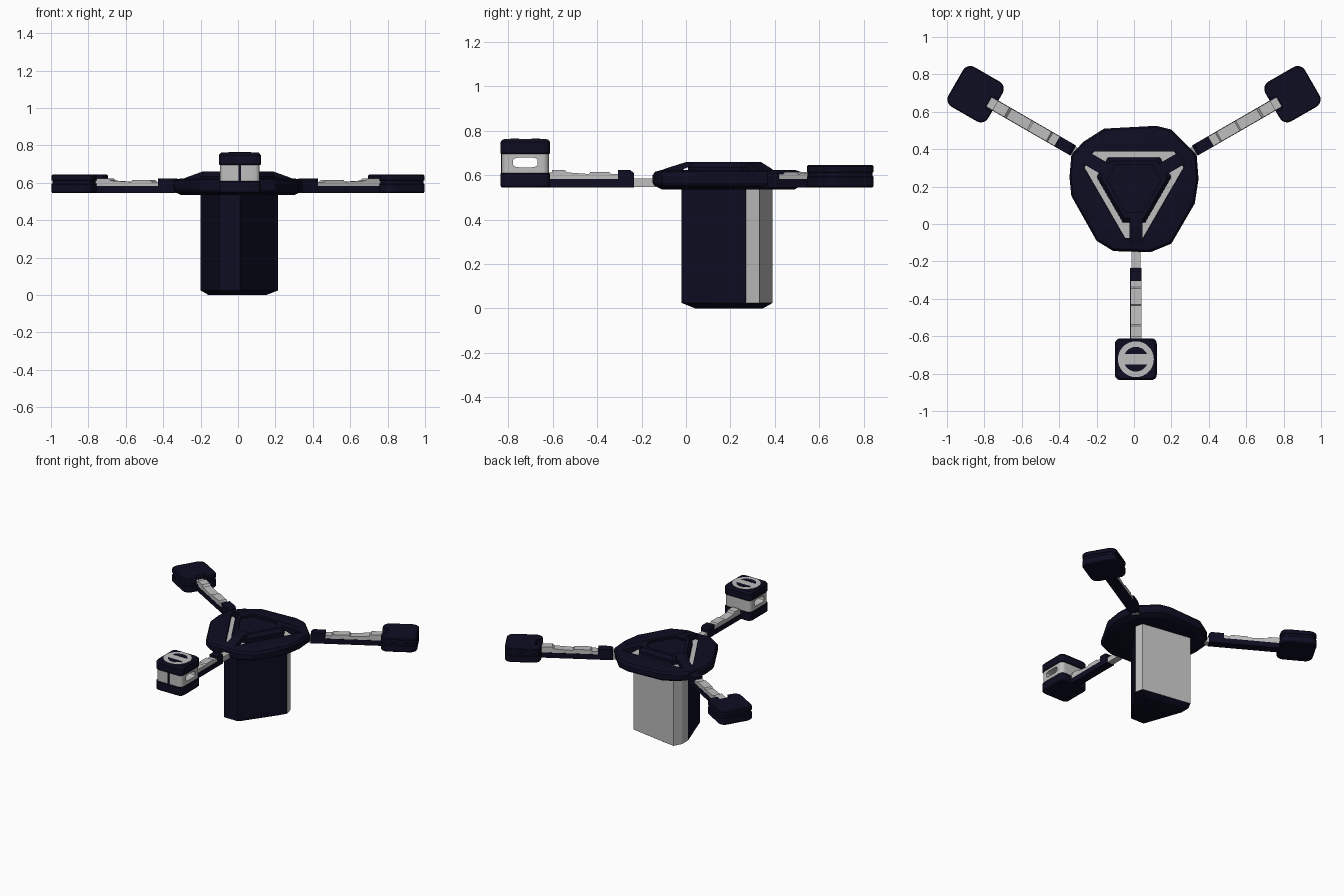
import bpy, bmesh, math
from mathutils import Matrix, Vector

if "Cube" in bpy.data.objects:
    bpy.data.objects.remove(bpy.data.objects["Cube"])

CY = 0.205          # hub centre on y


def material(name, rgb):
    m = bpy.data.materials.new(name)
    m.diffuse_color = (*rgb, 1)
    m.use_nodes = True
    m.node_tree.nodes["Principled BSDF"].inputs["Base Color"].default_value = m.diffuse_color
    return m


NAVY = material("dark navy", (0.004, 0.004, 0.016))
GREY = material("light grey", (0.52, 0.52, 0.52))


def finish(name, bm, mat, matrix=None):
    bmesh.ops.recalc_face_normals(bm, faces=bm.faces)
    if matrix:
        bm.transform(matrix)
    me = bpy.data.meshes.new(name)
    bm.to_mesh(me)
    bm.free()
    ob = bpy.data.objects.new(name, me)
    bpy.context.collection.objects.link(ob)
    me.materials.append(mat)
    return ob


def loft(name, pts, layers, mat, matrix=None):
    """Stack scaled copies of an outline; layers are (z, scale)."""
    bm = bmesh.new()
    n = len(pts)
    c = sum((Vector(p) for p in pts), Vector((0, 0))) / n
    rings = [[bm.verts.new((*(c + (Vector(p) - c) * s), z)) for p in pts] for z, s in layers]
    for a, b in zip(rings, rings[1:]):
        for i in range(n):
            bm.faces.new((a[i], a[(i + 1) % n], b[(i + 1) % n], b[i]))
    bm.faces.new(rings[0])
    bm.faces.new(rings[-1])
    return finish(name, bm, mat, matrix)


def rail(name, profile, half, mat, matrix):
    """Extrude a side profile (distance, height) across the arm."""
    bm = bmesh.new()
    a, b = [[bm.verts.new((r, s * half, z)) for r, z in profile] for s in (-1, 1)]
    n = len(a)
    for i in range(n):
        bm.faces.new((a[i], a[(i + 1) % n], b[(i + 1) % n], b[i]))
    bm.faces.new(a)
    bm.faces.new(b)
    return finish(name, bm, mat, matrix)


def block(r0, r1, z0, z1):
    return [(r0, z0), (r1, z0), (r1, z1), (r0, z1)]


def rounded(h, r, steps=5):
    pts = []
    for q, (sx, sy) in enumerate(((1, 1), (-1, 1), (-1, -1), (1, -1))):
        for i in range(steps + 1):
            a = math.radians(90 * (q + i / steps))
            pts.append((sx * (h - r) + r * math.cos(a), sy * (h - r) + r * math.sin(a)))
    return pts


def tri_hex(radius, spread):
    """Triangle with clipped corners that point along the arms."""
    return [(radius * math.cos(math.radians(a + s)), CY + radius * math.sin(math.radians(a + s)))
            for a in (30, 150, 270) for s in (-spread, spread)]


def cut(ob, cutter):
    mod = ob.modifiers.new("cut", 'BOOLEAN')
    mod.operation = 'DIFFERENCE'
    mod.object = cutter
    bpy.context.view_layer.objects.active = ob
    bpy.ops.object.modifier_apply(modifier=mod.name)
    bpy.data.objects.remove(cutter)


# Hanging body, with a grey back panel
body_pts = [(0.215, 0.27), (0.20, 0.33), (-0.17, 0.39), (-0.20, 0.33),
            (-0.20, 0.26), (-0.10, -0.02), (0.01, -0.02)]
body = loft("body", body_pts, [(0, 0.74), (0.025, 1), (0.55, 1)], NAVY)
body.data.materials.append(GREY)
for f in body.data.polygons:
    if abs(f.normal.z) < 0.1 and f.center.y > 0.29:
        f.material_index = 1

# Hub shell with recessed top
hub_pts = [(-0.16, 0.51), (-0.27, 0.44), (-0.335, 0.37), (-0.345, 0.25), (-0.335, 0.15),
           (-0.20, -0.09), (-0.11, -0.145), (0.09, -0.15), (0.20, -0.105), (0.325, 0.11),
           (0.345, 0.24), (0.335, 0.37), (0.20, 0.505), (0.12, 0.525)]
hub = loft("hub", hub_pts, [(0.535, 0.88), (0.552, 0.98), (0.565, 1), (0.60, 1),
                            (0.615, 0.97), (0.622, 0.90)], NAVY)
cut(hub, loft("recess_cutter", tri_hex(0.285, 10), [(0.595, 1), (0.7, 1)], NAVY))
loft("recess_floor", tri_hex(0.283, 10), [(0.59, 1), (0.604, 1)], GREY)

# Raised centre cap with a shallow dish
cap = loft("centre_cap", tri_hex(0.205, 17), [(0.60, 1), (0.635, 1), (0.66, 0.88)], NAVY)
cut(cap, loft("dish_cutter", tri_hex(0.15, 17), [(0.645, 1), (0.7, 1)], NAVY))

# Arms: angle, x offset, joint start, block start, block end, arm end, pod distance
ARMS = [("front", 270, 0.01, 0.34, 0.44, 0.51, 0.84, 0.928),
        ("right", 30, 0, 0.31, 0.375, 0.475, 0.90, 0.978),
        ("left", 150, 0, 0.31, 0.375, 0.475, 0.90, 0.978)]
for side, ang, ox, j, d0, d1, end, pod in ARMS:
    M = Matrix.Translation((ox, CY, 0)) @ Matrix.Rotation(math.radians(ang), 4, 'Z')
    P = M @ Matrix.Translation((pod, 0, 0))
    # arched strut from cap to hub rim
    rail(side + "_strut", [(0.14, 0.63), (0.14, 0.66), (0.20, 0.66), (0.29, 0.632), (0.335, 0.615),
                           (0.335, 0.60), (0.26, 0.60), (0.20, 0.635)], 0.035, NAVY, M)
    rail(side + "_joint", block(j, d0 + 0.01, 0.547, 0.585), 0.024, GREY, M)
    rail(side + "_arm_base", block(d0, end, 0.545, 0.583), 0.031, NAVY, M)
    rail(side + "_arm_block", [(d0, 0.58), (d1, 0.58), (d1, 0.622), (d0 + 0.015, 0.622),
                               (d0, 0.61)], 0.031, NAVY, M)
    # stepped grey cover
    k = (end - d1) / 10
    rail(side + "_arm_cover", [(d1, 0.583), (end, 0.583), (end, 0.612), (d1 + 9 * k, 0.612),
                               (d1 + 9 * k, 0.624), (d1 + 7.3 * k, 0.624), (d1 + 7 * k, 0.612),
                               (d1 + 4 * k, 0.605), (d1 + 3.8 * k, 0.614), (d1 + 1.2 * k, 0.614),
                               (d1 + k, 0.605), (d1, 0.605)], 0.029, GREY, M)
    if side == "front":
        pts = rounded(0.112, 0.03)
        loft("sensor_base", pts, [(0.545, 0.95), (0.552, 1), (0.605, 1), (0.61, 0.97)], NAVY, P)
        # grey middle with a slot right through it
        mid = loft("sensor_middle", rounded(0.106, 0.028), [(0.608, 1), (0.70, 1)], GREY, P)
        slot = [(p[0], p[1] * 0.4 + 0.657) for p in rounded(0.055, 0.03)]
        cut(mid, rail("slot_cutter", slot, 0.2, GREY, P))
        rail("sensor_front_seam", block(0.10, 0.109, 0.61, 0.70), 0.006, NAVY, P)
        loft("sensor_top", pts, [(0.695, 0.97), (0.70, 1), (0.748, 1), (0.761, 0.91)], NAVY, P)
        # round dial with two dark half moons
        disc = [(0.096 * math.cos(math.tau * i / 32), 0.096 * math.sin(math.tau * i / 32))
                for i in range(32)]
        loft("dial", disc, [(0.758, 1), (0.763, 1)], GREY, P)
        for s in (1, -1):
            moon = [(s * 0.066 * math.sin(a), 0.066 * math.cos(a))
                    for a in (math.radians(25 + 13 * i) for i in range(11))]
            loft("dial_half_moon", moon, [(0.762, 1), (0.765, 1)], NAVY, P)
    else:
        pts = rounded(0.1225, 0.045)
        notched = pts[:12] + [(-0.1225, 0.04), (-0.082, 0.04), (-0.082, -0.04),
                              (-0.1225, -0.04)] + pts[12:]
        loft(side + "_pod_base", pts, [(0.545, 0.96), (0.552, 1), (0.592, 1), (0.597, 0.97)], NAVY, P)
        loft(side + "_pod_top", notched, [(0.595, 0.97), (0.612, 0.97), (0.615, 1),
                                          (0.638, 1), (0.645, 0.96)], NAVY, P)

# Smooth only the rounded corners
for ob in bpy.context.scene.objects:
    ob.select_set(True)
    bpy.context.view_layer.objects.active = ob
bpy.ops.object.shade_smooth_by_angle(angle=math.radians(25))
